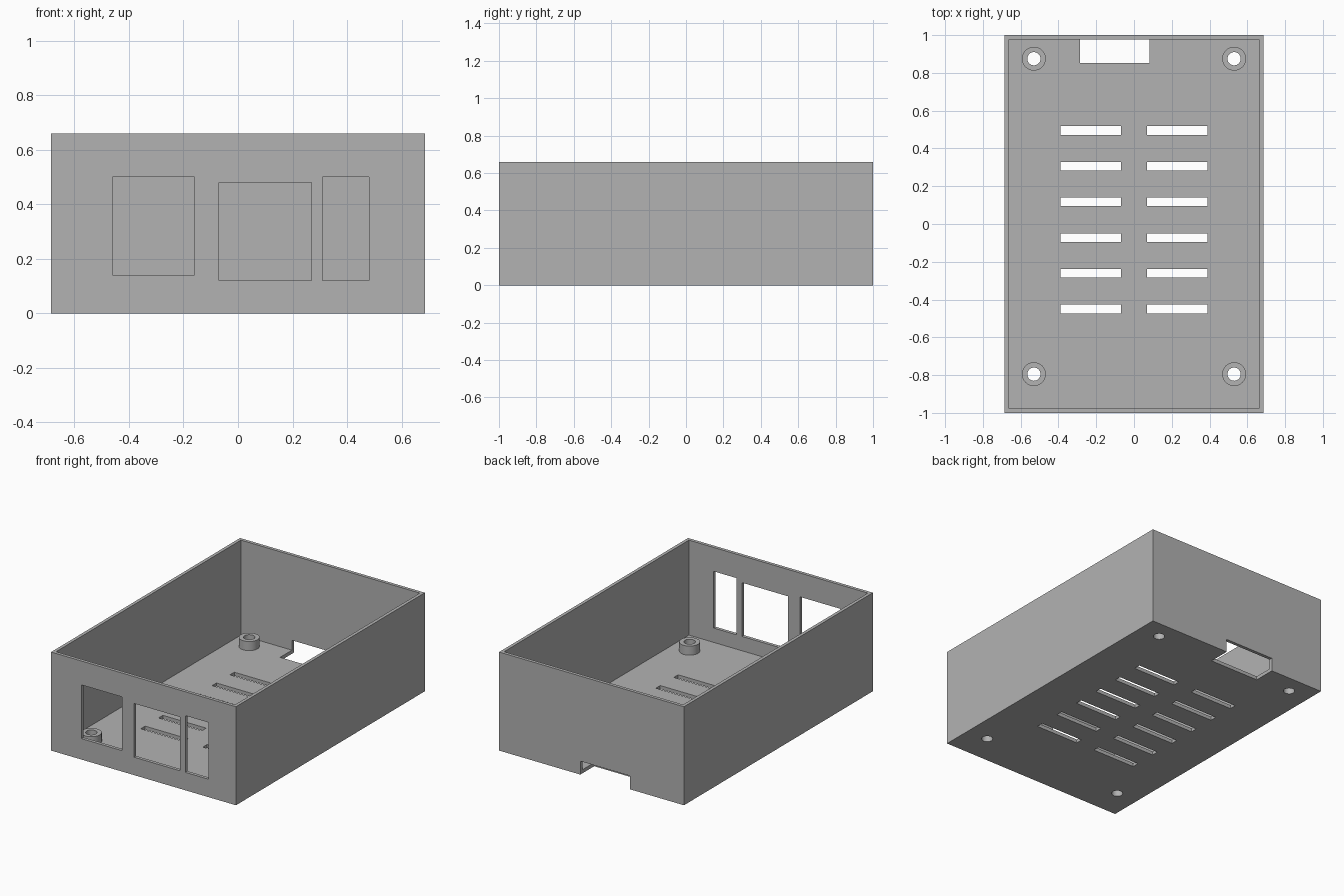
import bpy
import bmesh
from mathutils import Matrix, Vector

cube = bpy.data.objects.get("Cube")
if cube:
    bpy.data.objects.remove(cube, do_unlink=True)

W, D, H = 0.685, 1.0, 0.66      # half width, half depth, height
WALL, FLOOR = 0.022, 0.024
POST_TOP, POST_R, HOLE_R = 0.085, 0.063, 0.035
POSTS = [(x, y) for x in (-0.53, 0.53) for y in (-0.795, 0.875)]

grey = bpy.data.materials.new("grey plastic")
grey.use_nodes = True
colour = (0.448, 0.448, 0.448, 1)
grey.diffuse_color = colour
grey.node_tree.nodes["Principled BSDF"].inputs["Base Color"].default_value = colour


def add_box(bm, low, high):
    low, high = Vector(low), Vector(high)
    matrix = Matrix.Translation((low + high) / 2) @ Matrix.Diagonal((*(high - low), 1))
    bmesh.ops.create_cube(bm, size=1, matrix=matrix)


def add_cylinder(bm, x, y, z0, z1, radius):
    bmesh.ops.create_cone(bm, cap_ends=True, segments=40, radius1=radius, radius2=radius,
                          depth=z1 - z0, matrix=Matrix.Translation((x, y, (z0 + z1) / 2)))


def make_object(name, bm):
    mesh = bpy.data.meshes.new(name)
    bm.to_mesh(mesh)
    bm.free()
    mesh.materials.append(grey)
    obj = bpy.data.objects.new(name, mesh)
    bpy.context.collection.objects.link(obj)
    return obj


def activate(obj):
    bpy.ops.object.select_all(action='DESELECT')
    obj.select_set(True)
    bpy.context.view_layer.objects.active = obj


def cut(obj, bm):
    cutter = make_object("cutter", bm)
    cutter.hide_render = True
    mod = obj.modifiers.new("cut", 'BOOLEAN')
    mod.operation = 'DIFFERENCE'
    mod.solver = 'EXACT'
    mod.object = cutter
    activate(obj)
    bpy.ops.object.modifier_apply(modifier=mod.name)
    bpy.data.objects.remove(cutter, do_unlink=True)


# Open tray: solid block hollowed from above
bm = bmesh.new()
add_box(bm, (-W, -D, 0), (W, D, H))
tray = make_object("case_tray", bm)
bm = bmesh.new()
add_box(bm, (-W + WALL, -D + WALL, FLOOR), (W - WALL, D - WALL, H + 0.2))
cut(tray, bm)

# Openings
bm = bmesh.new()
# front port windows: left, right, bottom, top
for x0, x1, z0, z1 in ((-0.46, -0.16, 0.14, 0.5),
                       (-0.07, 0.27, 0.12, 0.48),
                       (0.31, 0.48, 0.12, 0.5)):
    add_box(bm, (x0, -D - 0.1, z0), (x1, -D + 0.1, z1))
# floor vents
for row in range(6):
    y = 0.495 - row * 0.189
    for x in (-0.23, 0.23):
        add_box(bm, (x - 0.16, y - 0.023, -0.1), (x + 0.16, y + 0.023, 0.1))
# notch through floor and back wall
add_box(bm, (-0.285, 0.853, -0.1), (0.083, D + 0.1, 0.09))
# screw holes
for x, y in POSTS:
    add_cylinder(bm, x, y, -0.1, 0.1, HOLE_R)
cut(tray, bm)

# Hollow screw posts
for i, (x, y) in enumerate(POSTS):
    bm = bmesh.new()
    add_cylinder(bm, x, y, FLOOR, POST_TOP, POST_R)
    post = make_object(f"screw_post_{i + 1}", bm)
    bm = bmesh.new()
    add_cylinder(bm, x, y, -0.1, 0.2, HOLE_R)
    cut(post, bm)
    bpy.ops.object.shade_smooth_by_angle()

activate(tray)
bpy.ops.object.shade_smooth_by_angle()
